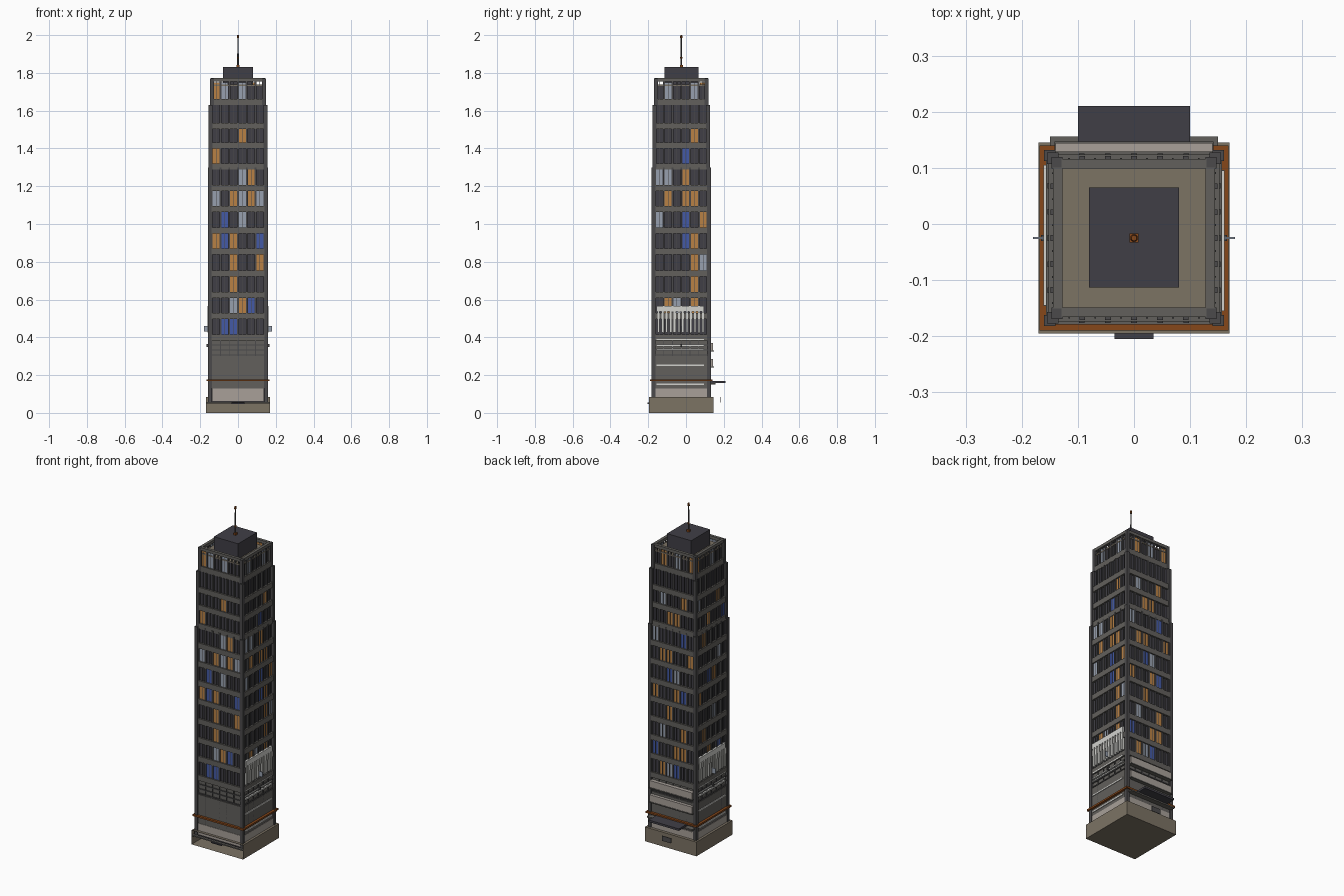
import bpy, bmesh, math
from mathutils import Matrix, Vector

if "Cube" in bpy.data.objects:
    bpy.data.objects.remove(bpy.data.objects["Cube"])

CY = -0.025                       # centre line of the tower in y
HALF = [0.157, 0.160]             # half depth (front/back), half width (sides)


def mat(name, hexcol):
    m = bpy.data.materials.new(name)
    c = [int(hexcol[i:i + 2], 16) / 255 for i in (0, 2, 4)]
    m.diffuse_color = [x / 12.92 if x < 0.04 else ((x + 0.055) / 1.055) ** 2.4 for x in c] + [1]
    m.use_nodes = True
    m.node_tree.nodes["Principled BSDF"].inputs["Base Color"].default_value = m.diffuse_color
    return m


DARK = mat("dark_glass", "403F46")
FRAME = mat("charcoal_frame", "4B4A4B")
GREY = mat("spandrel_grey", "62605C")
TAN = mat("tan_stone", "7C7364")
PALE = mat("pale_panel", "A8A099")
WHITE = mat("white_trim", "D2D2CE")
RUST = mat("rust_brown", "86471A")
AMBER = mat("amber_window", "B98145")
BLUE = mat("blue_window", "435AA6")
SILVER = mat("silver_window", "97A0AF")

parts = {}


def box(name, m, x0, x1, y0, y1, z0, z1):
    """Add a world-space box to the named part."""
    bm = parts.setdefault(name, (bmesh.new(), m))[0]
    s = Matrix.Diagonal((abs(x1 - x0), abs(y1 - y0), z1 - z0, 1))
    t = Matrix.Translation(((x0 + x1) / 2, (y0 + y1) / 2, (z0 + z1) / 2))
    return bmesh.ops.create_cube(bm, size=1, matrix=t @ s)


def side(name, m, k, u0, u1, d0, d1, z0, z1):
    """Box on facade k (0 front, 1 right, 2 back, 3 left); d is offset outward."""
    h = HALF[k % 2]
    a = math.radians(90 * k)
    n = Vector((math.sin(a), -math.cos(a)))
    t = Vector((math.cos(a), math.sin(a)))
    p = t * u0 + n * (h + d0)
    q = t * u1 + n * (h + d1)
    box(name, m, p.x, q.x, p.y + CY, q.y + CY, z0, z1)


def block(name, m, inset, z0, z1):
    box(name, m, -HALF[1] + inset, HALF[1] - inset,
        CY - HALF[0] + inset, CY + HALF[0] - inset, z0, z1)


def rod(name, m, r0, r1, x, y, z0, z1, n=10):
    bm = parts.setdefault(name, (bmesh.new(), m))[0]
    bmesh.ops.create_cone(bm, cap_ends=True, segments=n, radius1=r0, radius2=r1, depth=z1 - z0,
                          matrix=Matrix.Translation((x, y, (z0 + z1) / 2)))


# plinth, open towards the front
box("plinth", TAN, -0.17, 0.17, -0.195, 0.145, 0, 0.085)
bm = parts["plinth"][0]
bmesh.ops.delete(bm, geom=[f for f in bm.faces if f.normal.y < -0.5], context='FACES_ONLY')
box("front_step", GREY, -0.17, 0.17, -0.195, -0.18, 0.05, 0.057)
box("door_mat", DARK, -0.035, 0.035, -0.205, -0.195, 0.048, 0.054)

# shaft in three tiers with corner piers
TIERS = [(0.05, 1.30, 0.0), (1.30, 1.63, 0.005), (1.63, 1.77, 0.013)]
for z0, z1, ins in TIERS:
    block("glass_core", DARK, ins + 0.014, z0, min(z1, 1.735))
    for sx in (-1, 1):
        for sy in (-1, 1):
            ox, oy = HALF[1] - ins, HALF[0] - ins
            box("corner_piers", FRAME, sx * ox, sx * (ox - 0.02),
                CY + sy * oy, CY + sy * (oy - 0.02), z0, z1)


def inset_at(z):
    return next(i for a, b, i in TIERS if z <= b)


# facades: spandrels, mullions and coloured windows
BANDS = [0.40, 0.513, 0.625, 0.738, 0.855, 0.965, 1.08, 1.19, 1.305, 1.415, 1.52, 1.645, 1.765]
FRONT = [".BB...", "..GOB.", "..O...", "..O..O", "OBO..B", ".B.G..",
         "G.OGOG", "...GO.", "O.....", "...O..", "B.G..O", "OG.G.."]
RIGHT = ["......", ".OG.O.", "....O.", "....OG", "...BO.", "G..B.O",
         ".O.OO.", "GG.O..", "...B..", "....O.", "BB....", ".G..G."]
BACK = [".OGB..", "B..OO.", ".G..O.", "..O...", "O..OB.", "..BG..",
        ".OO..O", "G...B.", "..OO..", ".G..O.", "O..B..", ".O.G.O"]
LEFT = ["......", "..O.B.", ".O....", "...G..", "O.....", "..BO..",
        "....G.", ".O....", "..O..B", "G...O.", "..BO..", "O..G.."]
KEY = {"O": ("amber_windows", AMBER), "B": ("blue_windows", BLUE), "G": ("silver_windows", SILVER)}
P = 0.0465                        # window column pitch
for k, rows in enumerate([FRONT, RIGHT, BACK, LEFT]):
    w = HALF[1 - k % 2]
    for z in BANDS:
        i = inset_at(min(z, 1.77))
        t = 0.016 if z < 1.7 else 0.010
        side("spandrel_bands", GREY, k, -w + i + 0.018, w - i - 0.018,
             -i - 0.02, -i - 0.003, z - t, min(z + t, 1.772))
    for a, b, i in TIERS:
        a = max(a, 0.40)
        for c in range(7):
            u = (c - 3) * P * (1 - i)
            side("mullions", FRAME, k, u - 0.005, u + 0.005, -i - 0.016, -i - 0.006, a, b)
            if c < 6:
                side("thin_mullions", FRAME, k, u + P / 2 - 0.0015, u + P / 2 + 0.0015,
                     -i - 0.016, -i - 0.009, a, b)
    for r, row in enumerate(rows):
        z0, z1 = BANDS[r] + 0.015, BANDS[r + 1] - 0.015
        i = inset_at(z1)
        for c, ch in enumerate(row):
            if ch in KEY:
                u = (c - 2.5) * P
                side(*KEY[ch], k, u - 0.018, u + 0.018, -i - 0.015, -i - 0.011, z0, z1)

    # podium: pale ground panel, stone wall, louvre grid
    side("ground_panels", PALE, k, -0.138, 0.138, -0.016, -0.004, 0.06, 0.128)
    side("podium_wall", GREY, k, -0.138, 0.138, -0.016, -0.006, 0.128, 0.30)
    side("louvre_back", GREY, k, -0.138, 0.138, -0.016, -0.011, 0.30, 0.386)
    for z in (0.303, 0.33, 0.357):
        side("louvre_bars", FRAME, k, -0.138, 0.138, -0.012, -0.006, z, z + 0.006)
    for c in range(7):
        u = (c - 3) * P
        side("louvre_posts", FRAME, k, u - 0.002, u + 0.002, -0.012, -0.006, 0.13, 0.386)
    # rust belt above the ground floor
    side("rust_belt", RUST, k, -w - 0.008, w + 0.008, -0.012, 0.008, 0.168, 0.178)

# white trim on the two flanks
for k in (1, 3):
    side("flank_white_head", WHITE, k, -0.13, 0.12, -0.012, 0.001, 0.536, 0.566)
    for c in range(12):
        u = -0.126 + c * 0.0215
        side("flank_white_fins", WHITE, k, u, u + 0.011, -0.012, 0.001, 0.425, 0.536)
    for z in (0.148, 0.248, 0.335, 0.352, 0.385):
        side("flank_white_lines", WHITE, k, -0.13, 0.12, -0.012, -0.002, z, z + 0.007)
    side("flank_brackets", SILVER, k, -0.002, 0.002, -0.01, 0.02, 0.43, 0.46)
    side("flank_pegs", FRAME, k, -0.005, 0.005, -0.01, 0.006, 0.35, 0.365)

# back: pale balcony strips and entrance canopy
for z in (0.245, 0.33):
    side("back_strips", PALE, 2, -0.14, 0.14, -0.01, 0.012, z, z + 0.04)
    side("back_strip_ledges", GREY, 2, -0.142, 0.142, -0.01, 0.015, z - 0.006, z)
side("back_cornice", GREY, 2, -0.15, 0.15, -0.01, 0.024, 0.15, 0.158)
box("canopy", DARK, -0.10, 0.10, 0.125, 0.21, 0.158, 0.170)
box("canopy_sign", FRAME, -0.03, 0.03, 0.182, 0.185, 0.055, 0.085)

# roof, parapet, plant room and mast
block("roof_deck", TAN, 0.022, 1.73, 1.738)
box("plant_room", DARK, -0.08, 0.08, -0.113, 0.065, 1.735, 1.83)
box("mast_foot", RUST, -0.008, 0.008, CY - 0.008, CY + 0.008, 1.83, 1.842)
rod("mast", FRAME, 0.005, 0.003, 0, CY, 1.84, 1.99)
rod("mast_collar", RUST, 0.006, 0.006, 0, CY, 1.875, 1.885)
rod("mast_tip", RUST, 0.007, 0.005, 0, CY, 1.984, 2.0)

for name, (bm, m) in parts.items():
    me = bpy.data.meshes.new(name)
    bm.to_mesh(me)
    bm.free()
    me.materials.append(m)
    bpy.context.collection.objects.link(bpy.data.objects.new(name, me))
